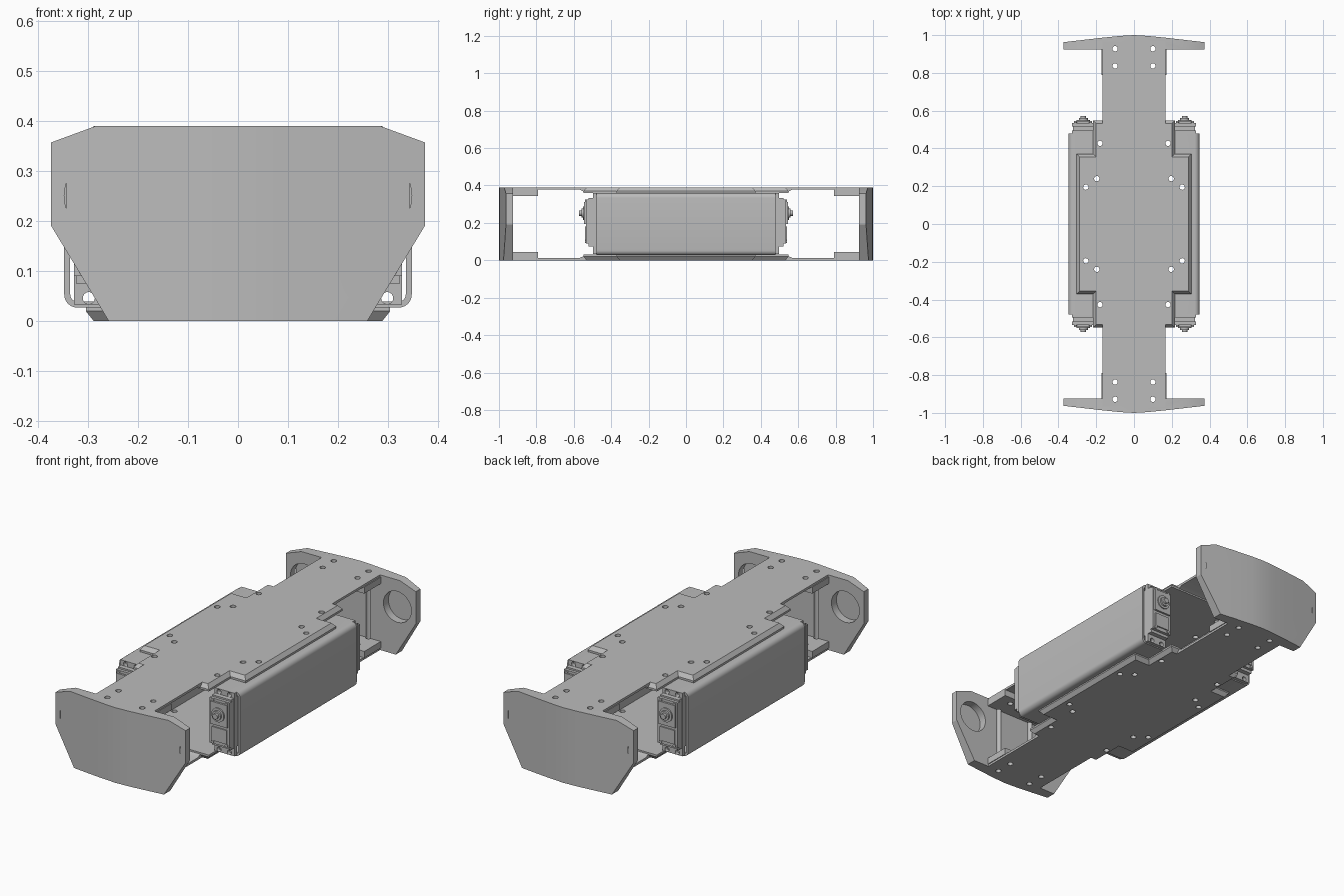
import bpy, bmesh, math
from mathutils import Matrix, Vector

if "Cube" in bpy.data.objects:
    bpy.data.objects.remove(bpy.data.objects["Cube"], do_unlink=True)

TOP = 0.39
GREY = (0.5, 0.5, 0.5, 1)
mat = bpy.data.materials.new("plain_grey")
mat.use_nodes = True
mat.diffuse_color = GREY
mat.node_tree.nodes["Principled BSDF"].inputs["Base Color"].default_value = GREY
parts = []


def finish(name, bm):
    bmesh.ops.recalc_face_normals(bm, faces=bm.faces)
    me = bpy.data.meshes.new(name)
    bm.to_mesh(me)
    bm.free()
    me.materials.append(mat)
    ob = bpy.data.objects.new(name, me)
    bpy.context.collection.objects.link(ob)
    parts.append(ob)
    return ob


def loft(name, rings, tube=False):
    """Skin a row of equal rings; a tube joins last to first, otherwise the ends are capped."""
    bm = bmesh.new()
    rows = [[bm.verts.new(p) for p in ring] for ring in rings]
    n = len(rows[0])
    pairs = list(zip(rows, rows[1:]))
    if tube:
        pairs.append((rows[-1], rows[0]))
    else:
        bm.faces.new(rows[0])
        bm.faces.new(rows[-1])
    for a, b in pairs:
        for i in range(n):
            j = (i + 1) % n
            bm.faces.new((a[i], a[j], b[j], b[i]))
    return finish(name, bm)


def add_box(bm, x, y, z):
    size = [b - a for a, b in (x, y, z)]
    mid = [(a + b) / 2 for a, b in (x, y, z)]
    bmesh.ops.create_cube(bm, size=1, matrix=Matrix.Translation(mid) @ Matrix.Diagonal((*size, 1)))


def add_rod(bm, centre, r, depth, axis="Z", sides=24):
    turn = Matrix.Rotation(math.pi / 2, 4, "X") if axis == "Y" else Matrix()
    bmesh.ops.create_cone(bm, cap_ends=True, segments=sides, radius1=r, radius2=r, depth=depth,
                          matrix=Matrix.Translation(centre) @ turn)


def box(name, x, y, z):
    bm = bmesh.new()
    add_box(bm, x, y, z)
    return finish(name, bm)


def combine(ob, other, operation, keep=False):
    mod = ob.modifiers.new("cut", "BOOLEAN")
    mod.operation, mod.solver, mod.object = operation, "EXACT", other
    bpy.context.view_layer.objects.active = ob
    bpy.ops.object.modifier_apply(modifier=mod.name)
    if not keep:
        parts.remove(other)
        bpy.data.objects.remove(other, do_unlink=True)


def mirrored(ob, name, axis):
    scale, shift = Vector((1, 1, 1)), Vector()
    scale[axis] = -1
    if axis == 2:
        shift.z = TOP
    bm = bmesh.new()
    bm.from_mesh(ob.data)
    bm.transform(Matrix.Translation(shift) @ Matrix.Diagonal((*scale, 1)))
    return finish(name, bm)


# Vertical screw holes shared by the plates, brackets, bumpers and side boxes
bm = bmesh.new()
for hx, hy in ((0.1, 0.928), (0.1, 0.837), (0.18, 0.427), (0.197, 0.24), (0.255, 0.195)):
    for sx in (-1, 1):
        for sy in (-1, 1):
            add_rod(bm, (sx * hx, sy * hy, TOP / 2), 0.014, 1, sides=20)
holes = finish("hole_cutter", bm)
parts.remove(holes)
holes.hide_render = True


# Stepped deck plate with chamfered rim, merged with a thin full-length spine
def cross(d, z):
    a, w, b, c = 0.288 + d, 0.2 + d, 0.355 + d, 0.532 + d
    half = [(a, -b), (a, b), (w, b), (w, c), (-w, c), (-w, b)]
    return [(x, y, z) for x, y in half + [(-x, -y) for x, y in half]]


top = loft("top_plate", [cross(0, TOP), cross(0.016, 0.37), cross(0.016, 0.36)])
side = [(0.965, TOP), (0.965, 0.378), (0.57, 0.378), (0.53, 0.36)]
side += [(-y, z) for y, z in reversed(side)]
spine = loft("spine", [[(x, y, z) for y, z in side] for x in (-0.168, 0.168)])
combine(top, spine, "UNION")
combine(top, holes, "DIFFERENCE", keep=True)
mirrored(top, "bottom_plate", 2)

# Brackets joining the plates to the bumpers
bracket = box("front_top_bracket", (-0.172, 0.172), (-0.935, -0.79), (0.345, 0.379))
combine(bracket, holes, "DIFFERENCE", keep=True)
low = mirrored(bracket, "front_bottom_bracket", 2)
mirrored(bracket, "back_top_bracket", 1)
mirrored(low, "back_bottom_bracket", 1)

# Bumper: bowed slab trimmed to an angular shield, with round pockets inside
bow = [(0.39, -0.925), (0.39, -0.9605), (0.17, -0.986), (0.07, -0.996), (0, -1)]
bow += [(-x, y) for x, y in reversed(bow[:-1])]
bumper = loft("front_bumper", [[(x, y, z) for x, y in bow] for z in (-0.1, 0.5)])
shield = [(0.258, 0), (0.373, 0.19), (0.373, 0.357), (0.283, TOP)]
shield += [(-x, z) for x, z in reversed(shield)]
combine(bumper, loft("shield", [[(x, y, z) for x, z in shield] for y in (-1.2, -0.8)]), "INTERSECT")
bm = bmesh.new()
for s in (-1, 1):
    add_rod(bm, (s * 0.267, -0.916, 0.25), 0.08, 0.1, "Y", 48)
combine(bumper, finish("pockets", bm), "DIFFERENCE")
combine(bumper, holes, "DIFFERENCE", keep=True)
mirrored(bumper, "back_bumper", 1)


# Hollow side box with rounded outer edges
def box_ring(inset, y, r):
    x0, x1, z0, z1 = 0.215 + inset, 0.347 - inset, 0.027 + inset, 0.36 - inset
    ring = [(x0, y, z1), (x0, y, z0)]
    for zc, start in ((z0 + r, -90), (z1 - r, 0)):
        for k in range(7):
            t = math.radians(start + 15 * k)
            ring.append((x1 - r + r * math.cos(t), y, zc + r * math.sin(t)))
    return ring


case = loft("left_side_box", [box_ring(0, -0.478, 0.026), box_ring(0, 0.478, 0.026),
                              box_ring(0.012, 0.478, 0.014), box_ring(0.012, -0.478, 0.014)], tube=True)
combine(case, holes, "DIFFERENCE", keep=True)
mirrored(case, "right_side_box", 0)
bpy.data.objects.remove(holes, do_unlink=True)

# Servo mounting flange with four screw holes
flange = box("front_left_servo_flange", (0.212, 0.327), (-0.496, -0.476), (0.033, 0.36))
bm = bmesh.new()
for x in (0.238, 0.298):
    for z in (0.046, 0.345):
        add_rod(bm, (x, -0.48, z), 0.012, 0.2, "Y")
combine(flange, finish("flange_holes", bm), "DIFFERENCE")

# Servo body: case, stepped gear cover, output shaft and corner screws
bm = bmesh.new()
add_box(bm, (0.216, 0.324), (-0.52, -0.36), (0.075, 0.333))
add_box(bm, (0.212, 0.327), (-0.535, -0.516), (0.09, 0.325))
add_box(bm, (0.222, 0.318), (-0.545, -0.53), (0.195, 0.312))
add_box(bm, (0.228, 0.312), (-0.541, -0.53), (0.108, 0.18))
for r, out in ((0.036, 0.551), (0.024, 0.56), (0.014, 0.572)):
    add_rod(bm, (0.268, -(out + 0.53) / 2, 0.252), r, out - 0.53, "Y")
for x in (0.23, 0.31):
    for z in (0.1, 0.316):
        add_rod(bm, (x, -0.537, z), 0.008, 0.008, "Y", 12)
servo = finish("front_left_servo", bm)

for ob in (flange, servo):
    kind = ob.name.replace("front_left_", "")
    back = mirrored(ob, "back_left_" + kind, 1)
    mirrored(ob, "front_right_" + kind, 0)
    mirrored(back, "back_right_" + kind, 0)

# Smooth the round surfaces, keep the hard edges
bpy.ops.object.select_all(action="DESELECT")
for ob in parts:
    ob.select_set(True)
bpy.context.view_layer.objects.active = parts[0]
bpy.ops.object.shade_smooth_by_angle(angle=math.radians(25))
